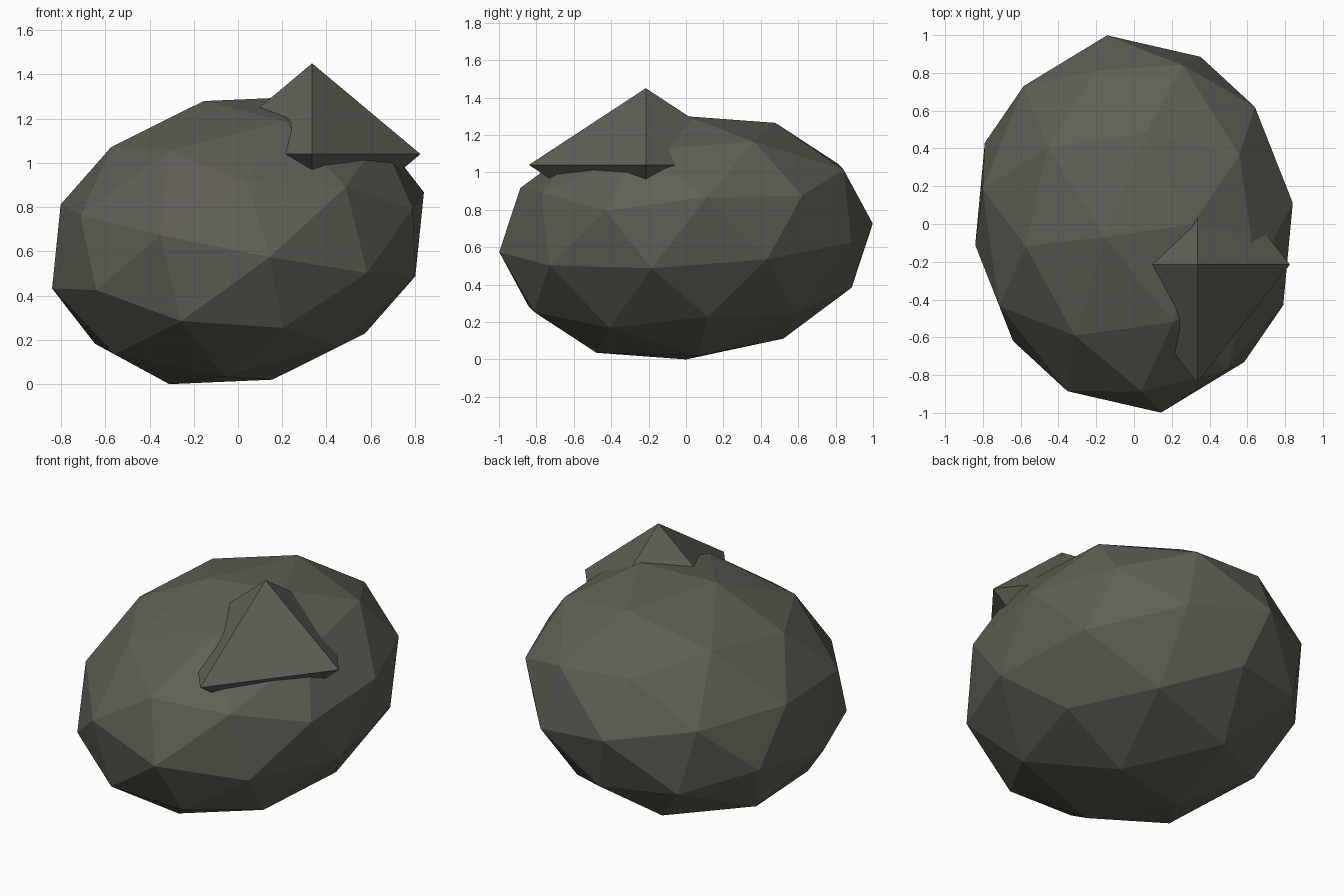
import bpy, bmesh
from mathutils import Matrix, Vector

if "Cube" in bpy.data.objects:
    bpy.data.objects.remove(bpy.data.objects["Cube"])

stone = bpy.data.materials.new("dark olive stone")
stone.diffuse_color = (0.118, 0.115, 0.092, 1.0)
stone.use_nodes = True
stone.node_tree.nodes["Principled BSDF"].inputs["Base Color"].default_value = stone.diffuse_color


def add_object(name, bm, location):
    bmesh.ops.recalc_face_normals(bm, faces=bm.faces)
    mesh = bpy.data.meshes.new(name)
    bm.to_mesh(mesh)
    bm.free()
    mesh.materials.append(stone)
    ob = bpy.data.objects.new(name, mesh)
    ob.location = location
    bpy.context.collection.objects.link(ob)
    return ob


def columns(vectors):
    return Matrix(vectors).transposed()


# boulder: a low-poly icosphere stretched and tilted by one linear map,
# fixed by where three neighbouring icosahedron corners end up
ico = bmesh.new()
bmesh.ops.create_icosphere(ico, subdivisions=1, radius=1)
ico.faces.ensure_lookup_table()
source = [v.co.copy() for v in ico.faces[0].verts]
ico.free()
target = [Vector((0.31, 0.0, 0.65)), Vector((0.64, 0.62, 0.225)),
          Vector((0.79, -0.43, 0.145))]
stretch = columns(target) @ columns(source).inverted()

bm = bmesh.new()
bmesh.ops.create_icosphere(bm, subdivisions=2, radius=1)
bmesh.ops.transform(bm, matrix=stretch.to_4x4(), verts=bm.verts)
add_object("boulder", bm, (0, 0, 0.65))

# pointed shard: stretched octahedron half sunk into the boulder
bm = bmesh.new()
bmesh.ops.create_uvsphere(bm, u_segments=4, v_segments=2, radius=1)
bmesh.ops.scale(bm, vec=(0.49, 0.625, 0.41), verts=bm.verts)
add_object("pointed_shard", bm, (0.335, -0.215, 1.04))
